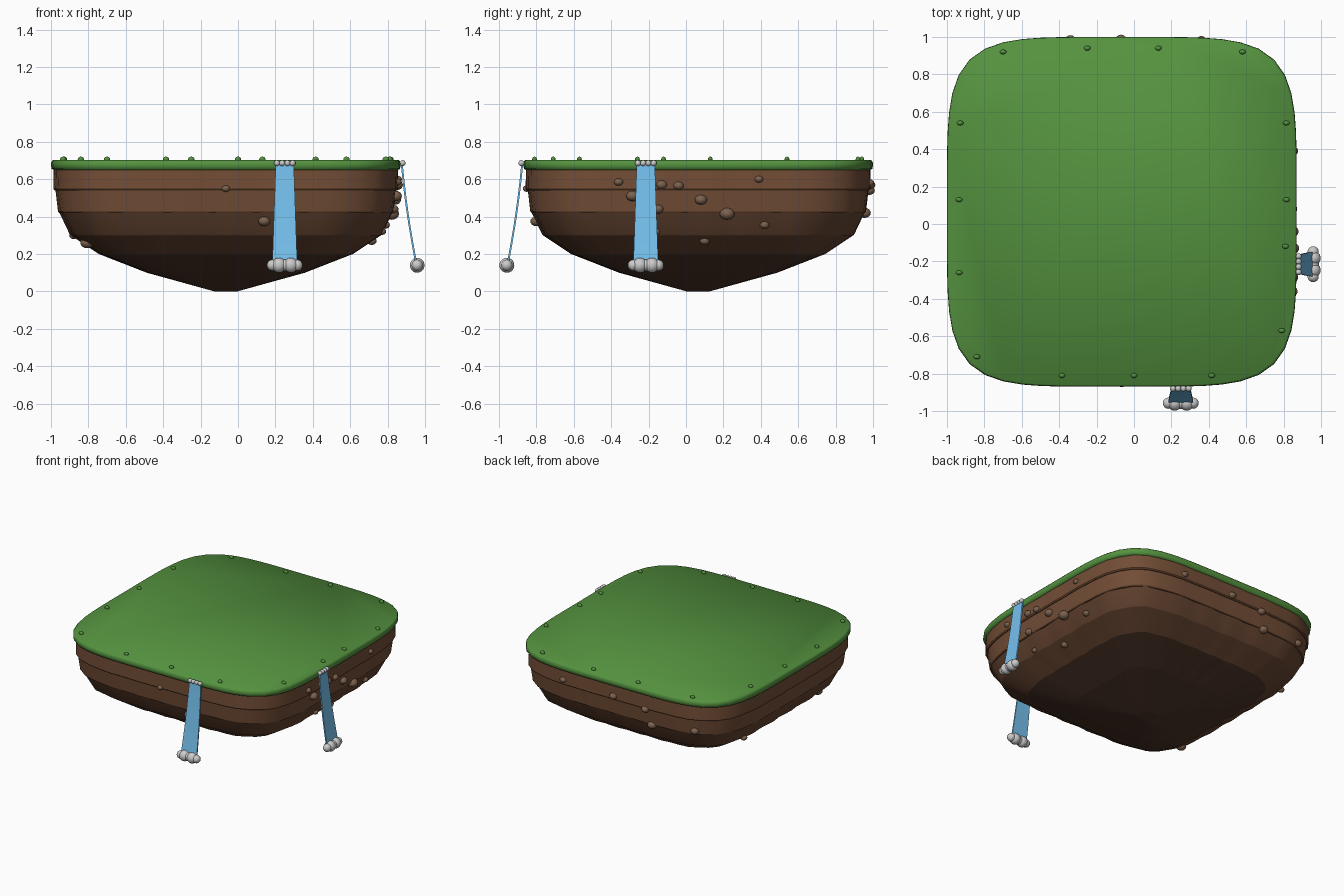
import bpy, bmesh, math
from mathutils import Vector

if "Cube" in bpy.data.objects:
    bpy.data.objects.remove(bpy.data.objects["Cube"])

CX, CY, SEG, POW = -0.065, 0.065, 72, 5.0


def material(name, rgb):
    m = bpy.data.materials.new(name)
    m.diffuse_color = (*rgb, 1)
    m.use_nodes = True
    m.node_tree.nodes["Principled BSDF"].inputs["Base Color"].default_value = m.diffuse_color
    return m


GRASS = material("grass", (0.09, 0.29, 0.05))
SOILS = [material("soil_light", (0.17, 0.075, 0.037)),
         material("soil_mid", (0.13, 0.058, 0.03)),
         material("soil_dark", (0.075, 0.036, 0.021))]
STONE = material("stone", (0.20, 0.12, 0.075))
WATER = material("water", (0.18, 0.53, 0.85))
FOAM = material("foam", (0.62, 0.62, 0.62))


def add_object(name, bm, mat, smooth_angle=None):
    bmesh.ops.recalc_face_normals(bm, faces=bm.faces)
    me = bpy.data.meshes.new(name)
    bm.to_mesh(me)
    bm.free()
    me.materials.append(mat)
    ob = bpy.data.objects.new(name, me)
    bpy.context.collection.objects.link(ob)
    for p in me.polygons:
        p.use_smooth = True
    if smooth_angle:
        bpy.ops.object.select_all(action='DESELECT')
        ob.select_set(True)
        bpy.context.view_layer.objects.active = ob
        bpy.ops.object.shade_smooth_by_angle(angle=math.radians(smooth_angle))
    return ob


def rounded_square_loft(name, rings, mat, wobble=0.0, smooth_angle=None):
    """Stack of superellipse rings given as (half width, z), capped at both ends."""
    bm = bmesh.new()
    loops = []
    for h, z in rings:
        loop = []
        for i in range(SEG):
            t = 2 * math.pi * i / SEG
            c, s = math.cos(t), math.sin(t)
            r = h / (abs(c) ** POW + abs(s) ** POW) ** (1 / POW)
            r *= 1 + wobble * math.sin(24 * t)
            loop.append(bm.verts.new((CX + r * c, CY + r * s, z)))
        loops.append(loop)
    for a, b in zip(loops, loops[1:]):
        for i in range(SEG):
            j = (i + 1) % SEG
            bm.faces.new((a[i], a[j], b[j], b[i]))
    bm.faces.new(loops[0])
    bm.faces.new(loops[-1])
    return add_object(name, bm, mat, smooth_angle)


def blobs(name, items, mat, seg=14):
    """Ellipsoids given as (centre, radii), joined in one object."""
    bm = bmesh.new()
    for centre, radii in items:
        vs = bmesh.ops.create_uvsphere(bm, u_segments=seg, v_segments=seg // 2 + 1, radius=1)["verts"]
        for v in vs:
            v.co = Vector(a * b for a, b in zip(v.co, radii)) + Vector(centre)
    return add_object(name, bm, mat)


# grass slab
rounded_square_loft("grass_top", [(0.918, 0.648), (0.931, 0.655), (0.935, 0.675),
                                  (0.933, 0.693), (0.925, 0.702)], GRASS)

# soil layers, each with a small ledge over the next one
PROFILE = [(0.925, 0.66), (0.915, 0.54), (0.89, 0.42), (0.825, 0.30),
           (0.675, 0.20), (0.42, 0.10), (0.06, 0.0)]
for k in range(6):
    (h0, z0), (h1, z1) = PROFILE[k], PROFILE[k + 1]
    lip = 0.006 if k < 3 else 0.0
    rounded_square_loft(f"soil_layer_{k + 1}",
                        [(h0 - lip, z0), (h1 + lip, z1 + 0.008 * (k < 3)), (h1, z1)],
                        SOILS[min(k // 2, 2)], 0.002 if k < 2 else 0.007, 30)


# pebbles set into the soil walls
def half_at(z):
    for (h0, z0), (h1, z1) in zip(PROFILE, PROFILE[1:]):
        if z >= z1:
            return h1 + (h0 - h1) * (z - z1) / (z0 - z1)


def on_wall(axis, sign, along, z):
    h = half_at(z)
    rel = along - (CY if axis == 0 else CX)
    out = h * max(0.0, 1 - abs(rel / h) ** POW) ** (1 / POW) * sign
    return (CX + out, along, z) if axis == 0 else (along, CY + out, z)


WALLS = {
    (0, 1): [(-.36, .585, .025), (-.285, .51, .035), (-.13, .57, .03), (-.04, .565, .028),
             (.08, .49, .033), (.22, .415, .04), (.1, .27, .027), (.42, .355, .025),
             (.39, .6, .023), (-.15, .44, .03), (-.16, .32, .022)],
    (1, -1): [(-.065, .55, .022), (.14, .375, .032)],
    (1, 1): [(.36, .58, .026), (-.07, .57, .03), (-.34, .54, .03), (-.38, .42, .034),
             (-.72, .45, .03)],
    (0, -1): [(-.45, .26, .036), (.55, .30, .025)],
}
pebbles = [(on_wall(ax, sg, a, z), (r, r, r * 0.8))
           for (ax, sg), rows in WALLS.items() for a, z, r in rows]
blobs("pebbles", pebbles, STONE)

# grass tufts around the rim
TUFTS = [(-.70, .92), (-.25, .94), (.13, .94), (.58, .92), (-.93, .54), (-.935, .13),
         (-.935, -.26), (-.84, -.71), (-.385, -.81), (0, -.81), (.415, -.81),
         (.79, -.57), (.81, -.12), (.815, .13), (.815, .54)]
blobs("grass_tufts", [((x, y, 0.706), (.018, .013, .015)) for x, y in TUFTS], GRASS, 10)


# waterfalls: u runs along the wall, d is the distance outward
def waterfall(name, place):
    bm = bmesh.new()
    prev, steps, t = None, 10, 0.005
    for i in range(steps + 1):
        s = i / steps
        d = 0.875 + 0.05 * s + 0.03 * s * s
        z = 0.69 - 0.55 * s
        w = 0.048 + 0.019 * s
        ring = [bm.verts.new(place(u, e, z)) for u, e in
                ((-w, d - t), (w, d - t), (w, d + t), (-w, d + t))]
        if prev:
            for a in range(4):
                b = (a + 1) % 4
                bm.faces.new((prev[a], prev[b], ring[b], ring[a]))
        else:
            bm.faces.new(ring)
        prev = ring
    bm.faces.new(prev)
    add_object(name, bm, WATER, 30)
    foam = [(place(u, 0.88, 0.686), (.016,) * 3) for u in (-.042, -.014, .014, .042)]
    foam += [(place(u, 0.958, 0.14), (r,) * 3)
             for u, r in ((-.066, .03), (-.032, .04), (.032, .04), (.066, .03), (0, .032))]
    blobs(name + "_foam", foam, FOAM, 18)


waterfall("front_waterfall", lambda u, d, z: (0.25 + u, -d, z))
waterfall("right_waterfall", lambda u, d, z: (d, -0.215 + u, z))
